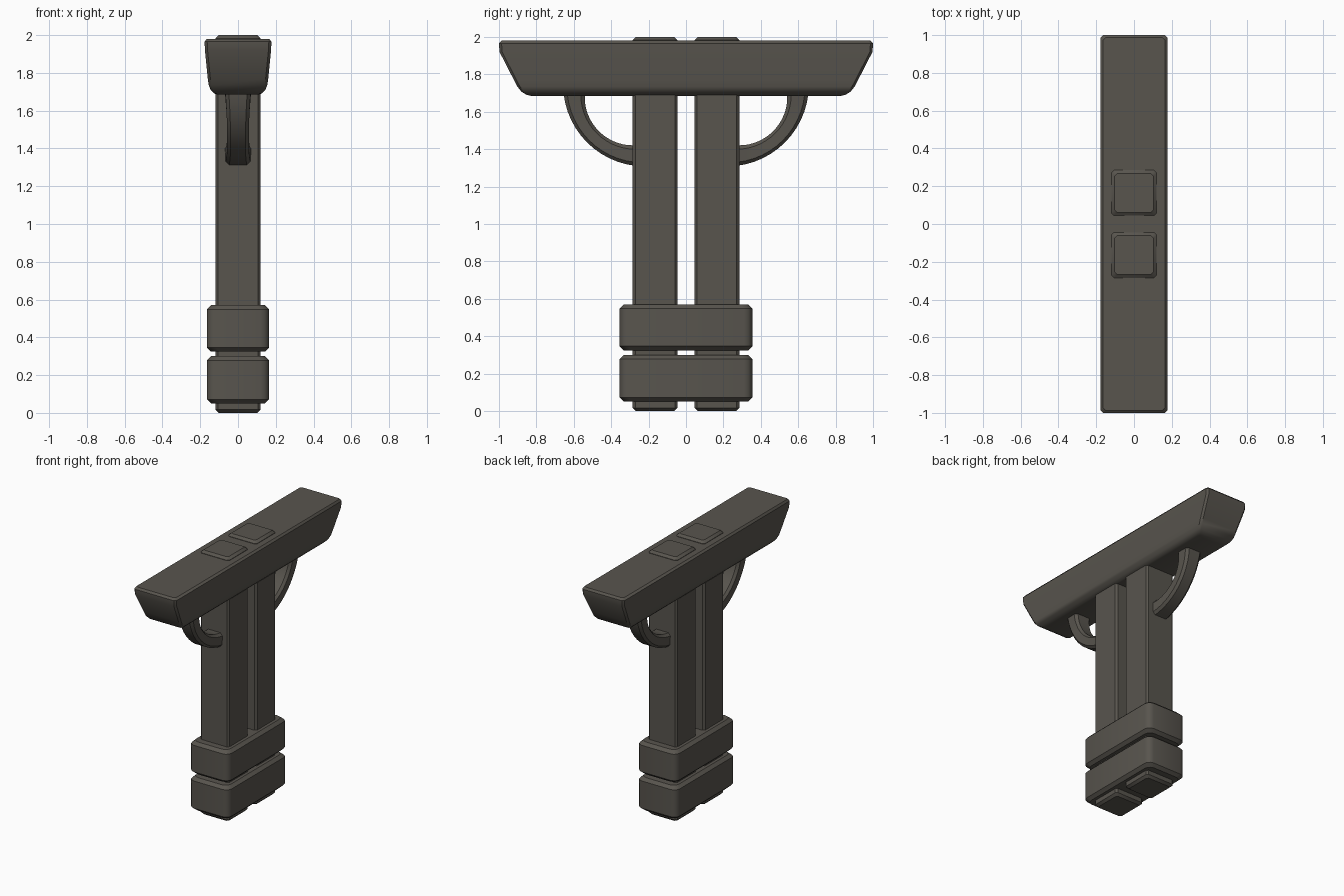
import bpy, bmesh, math

if "Cube" in bpy.data.objects:
    bpy.data.objects.remove(bpy.data.objects["Cube"])

mat = bpy.data.materials.new("dark_weathered_grey")
mat.diffuse_color = (0.098, 0.090, 0.076, 1)
mat.use_nodes = True
mat.node_tree.nodes["Principled BSDF"].inputs["Base Color"].default_value = mat.diffuse_color


def finish(bm, name, angle=35):
    bmesh.ops.recalc_face_normals(bm, faces=bm.faces[:])
    me = bpy.data.meshes.new(name)
    bm.to_mesh(me)
    bm.free()
    me.materials.append(mat)
    ob = bpy.data.objects.new(name, me)
    bpy.context.collection.objects.link(ob)
    bpy.ops.object.select_all(action='DESELECT')
    ob.select_set(True)
    bpy.context.view_layer.objects.active = ob
    bpy.ops.object.shade_smooth_by_angle(angle=math.radians(angle))
    return ob


def skin(bm, rings):
    """Bridge equal-length rings of verts and cap both ends."""
    n = len(rings[0])
    for a, b in zip(rings, rings[1:]):
        for i in range(n):
            j = (i + 1) % n
            bm.faces.new((a[i], a[j], b[j], b[i]))
    bm.faces.new(rings[0][::-1])
    bm.faces.new(rings[-1])


def loft(name, levels, radius, seg, y=0, angle=35):
    """Stack of rounded rectangles; levels are (z, half x, half y)."""
    bm = bmesh.new()
    rings = []
    for z, hx, hy in levels:
        ring = []
        for k, (sx, sy) in enumerate(((1, 1), (-1, 1), (-1, -1), (1, -1))):
            for s in range(seg + 1):
                a = math.pi / 2 * (k + s / seg)
                ring.append(bm.verts.new((sx * (hx - radius) + radius * math.cos(a),
                                          y + sy * (hy - radius) + radius * math.sin(a), z)))
        rings.append(ring)
    skin(bm, rings)
    return finish(bm, name, angle)


def block(name, z0, z1, hx, hy, c, radius, seg, y=0):
    loft(name, [(z0, hx - c, hy - c), (z0 + c, hx, hy),
                (z1 - c, hx, hy), (z1, hx - c, hy - c)], radius, seg, y)


def brace(name, side):
    """Curved bracket, slightly thinner in the middle, chamfered section."""
    bm = bmesh.new()
    rings = []
    steps = 14
    for i in range(steps + 1):
        t = i / steps
        a = -math.pi / 2 * t
        ca, sa = math.cos(a), math.sin(a)
        iy, iz = 0.282 + 0.26 * ca, 1.68 + 0.26 * sa
        oy, oz = 0.22 + 0.437 * ca, 1.745 + 0.437 * sa
        if i == 0:
            iz = oz = 1.72
        if i == steps:
            iy = oy = 0.26
        w = 0.057 + 0.013 * (2 * t - 1) ** 2
        c = 0.018
        ring = []
        for x, f in ((-w + c, 0), (w - c, 0), (w, .18), (w, .82),
                     (w - c, 1), (-w + c, 1), (-w, .82), (-w, .18)):
            ring.append(bm.verts.new((x, side * (iy + (oy - iy) * f), iz + (oz - iz) * f)))
        rings.append(ring)
    skin(bm, rings)
    finish(bm, name)


# Twin posts and curved braces, mirrored front and back
for side, label in ((-1, "front"), (1, "back")):
    block(label + "_post", 0, 2.0, 0.12, 0.12, 0.017, 0.014, 1, side * 0.165)
    brace(label + "_brace", side)

# Two bands clamping the foot of the posts
block("lower_band", 0.05, 0.30, 0.165, 0.355, 0.022, 0.045, 3)
block("upper_band", 0.325, 0.57, 0.165, 0.355, 0.022, 0.045, 3)

# Tapered crossbeam with a rounded underside
loft("crossbeam", [(1.685, 0.11, 0.83), (1.692, 0.128, 0.855), (1.708, 0.144, 0.88),
                   (1.735, 0.155, 0.902), (1.77, 0.160, 0.92), (1.92, 0.175, 0.997),
                   (1.965, 0.177, 1.0), (1.98, 0.165, 0.987)], 0.014, 1)
